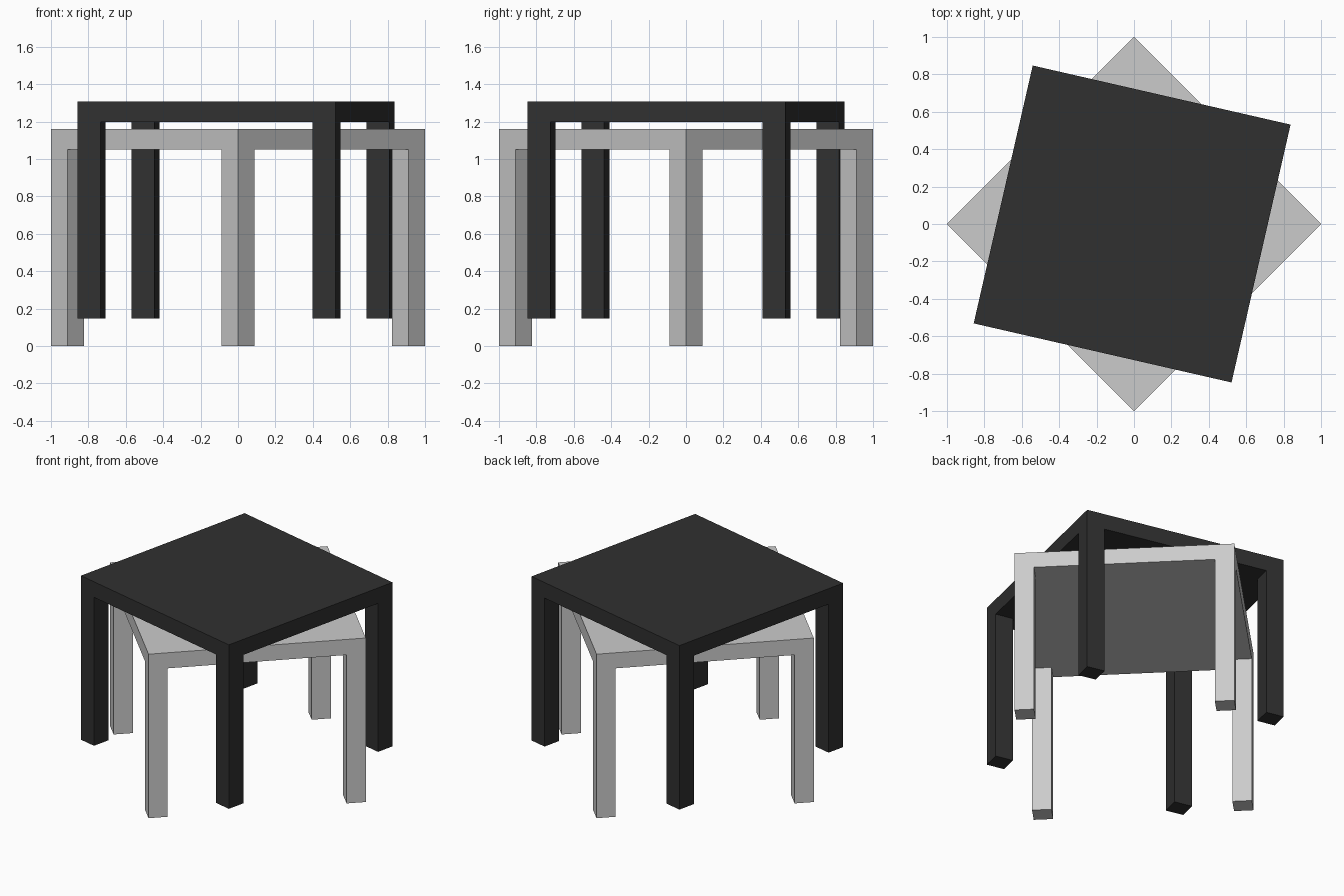
import bpy
import bmesh
from math import radians
from mathutils import Matrix, Vector

if "Cube" in bpy.data.objects:
    bpy.data.objects.remove(bpy.data.objects["Cube"])

SIDE = 1.4142    # table top width
LEG = 0.125      # leg width
LEG_H = 1.05     # leg height
TOP_H = 0.11     # table top thickness


def box(name, size, centre, place, mat):
    bm = bmesh.new()
    bmesh.ops.create_cube(bm, size=1)
    bmesh.ops.scale(bm, vec=Vector(size), verts=bm.verts)
    bmesh.ops.translate(bm, vec=Vector(centre), verts=bm.verts)
    mesh = bpy.data.meshes.new(name)
    bm.to_mesh(mesh)
    bm.free()
    obj = bpy.data.objects.new(name, mesh)
    bpy.context.collection.objects.link(obj)
    obj.matrix_world = place
    if mat:
        mesh.materials.append(mat)


def table(name, location, angle, mat=None):
    place = Matrix.Translation(location) @ Matrix.Rotation(radians(angle), 4, 'Z')
    # Table top
    box(name + "_top", (SIDE, SIDE, TOP_H), (0, 0, LEG_H + TOP_H / 2), place, mat)
    # Corner legs, flush with the edges of the top
    d = (SIDE - LEG) / 2
    for y, row in ((-1, "front"), (1, "back")):
        for x, col in ((-1, "left"), (1, "right")):
            box(f"{name}_{row}_{col}_leg", (LEG, LEG, LEG_H),
                (x * d, y * d, LEG_H / 2), place, mat)


black = bpy.data.materials.new("black_paint")
black.diffuse_color = (0.03, 0.03, 0.03, 1)
black.use_nodes = True
black.node_tree.nodes["Principled BSDF"].inputs["Base Color"].default_value = black.diffuse_color

# Lower grey table turned to a diamond, black table raised and turned over it
table("grey_table", (0, 0, 0), 45)
table("black_table", (-0.01, 0.0, 0.147), -12.9, black)
